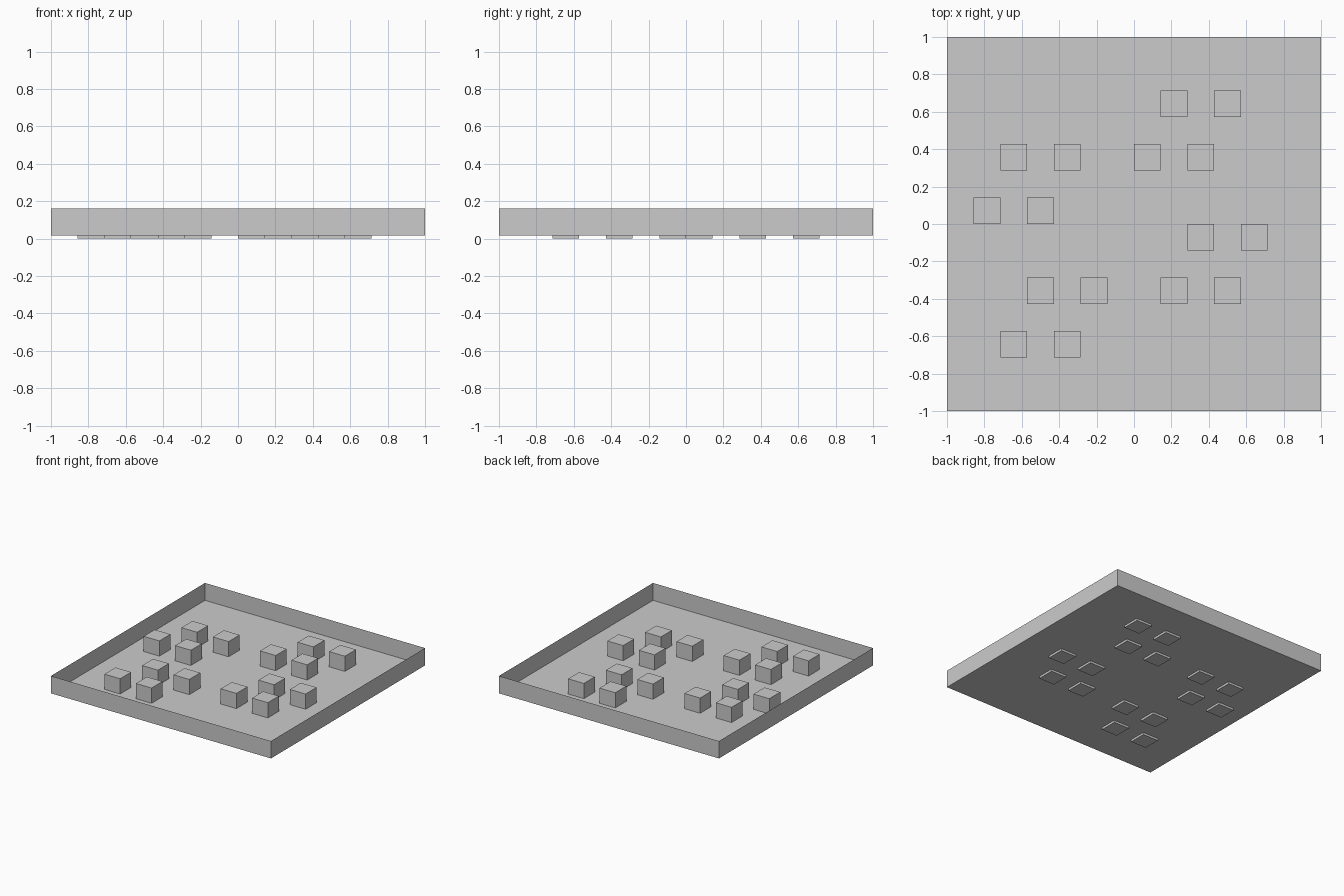
import bpy
import bmesh
from mathutils import Matrix

if "Cube" in bpy.data.objects:
    bpy.data.objects.remove(bpy.data.objects["Cube"])

U = 1 / 7            # grid unit: the tray is 14 x 14 x 1 units
FLOOR = U / 8        # tray floor height; blocks poke through below it


def box(name, corner, size, open_top=False):
    """Axis-aligned box from its lowest corner, optionally without a lid."""
    bm = bmesh.new()
    bmesh.ops.create_cube(bm, size=1)
    if open_top:
        bm.normal_update()
        lid = [f for f in bm.faces if f.normal.z > 0.5]
        bmesh.ops.delete(bm, geom=lid, context='FACES_ONLY')
    bmesh.ops.transform(bm, verts=bm.verts, matrix=Matrix.Diagonal((*size, 1)))
    # mesh origin sits at the box centre
    mesh = bpy.data.meshes.new(name)
    bm.to_mesh(mesh)
    bm.free()
    obj = bpy.data.objects.new(name, mesh)
    obj.location = [c + s / 2 for c, s in zip(corner, size)]
    bpy.context.collection.objects.link(obj)
    return obj


# shallow open tray: floor and four paper-thin walls
box("tray", (-1, -1, FLOOR), (2, 2, U), open_top=True)

# four staggered clusters of four cube blocks
clusters = [(0, 2), (-6, 0), (1, -3), (-5, -5)]
stagger = [(0, 0), (2, 0), (1, 2), (3, 2)]
for i, (cx, cy) in enumerate(clusters, 1):
    for j, (dx, dy) in enumerate(stagger, 1):
        box(f"block_{i}_{j}", ((cx + dx) * U, (cy + dy) * U, 0), (U, U, U))
